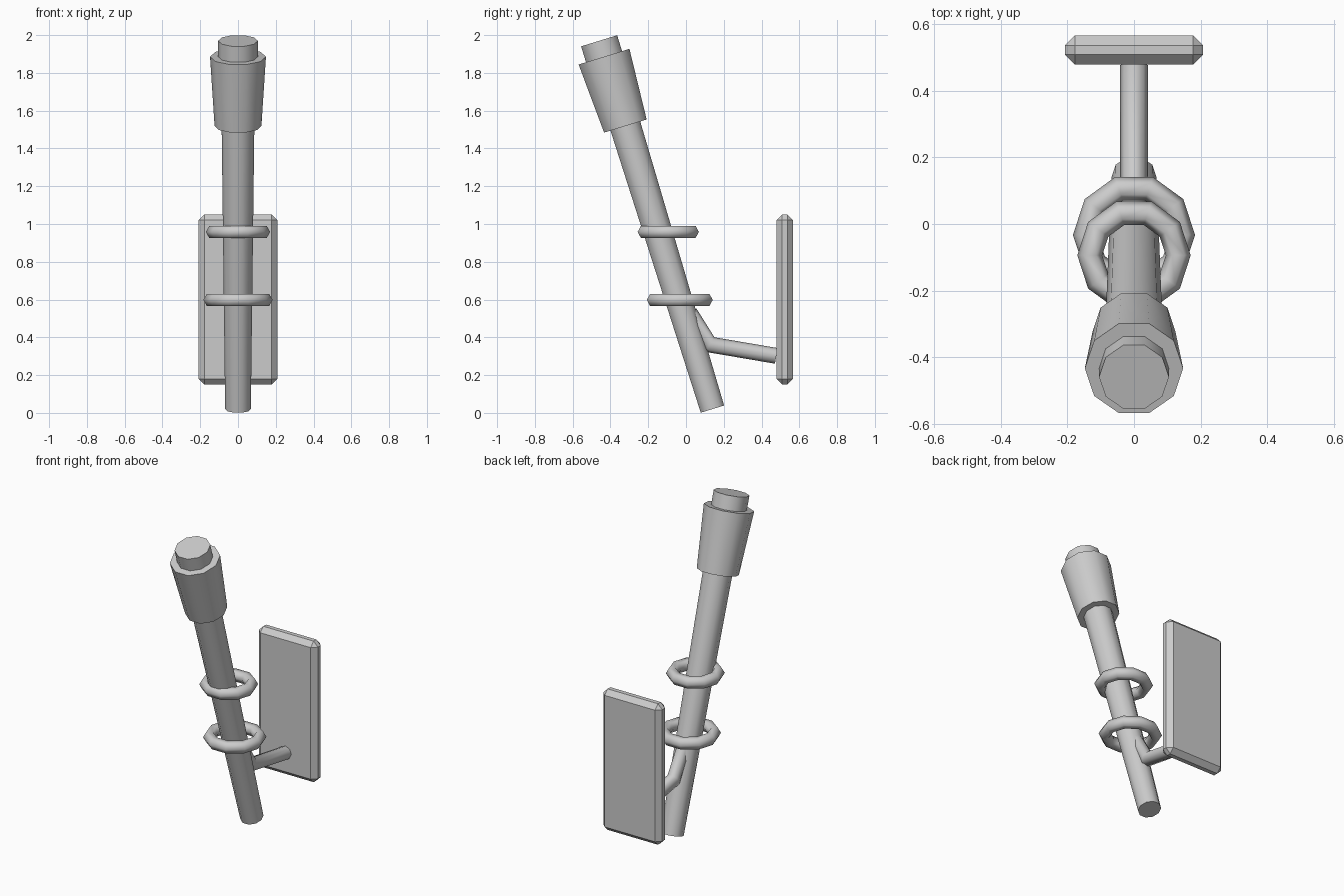
import bpy, bmesh
from math import radians, cos, sin, tan
from mathutils import Vector, Matrix

if "Cube" in bpy.data.objects:
    bpy.data.objects.remove(bpy.data.objects["Cube"])

TILT = radians(17.1)
BASE = Vector((0, 0.14, 0.02))
SIDES = 10


def finish(name, bm, smooth=None):
    bmesh.ops.recalc_face_normals(bm, faces=bm.faces[:])
    me = bpy.data.meshes.new(name)
    bm.to_mesh(me)
    bm.free()
    ob = bpy.data.objects.new(name, me)
    bpy.context.collection.objects.link(ob)
    if smooth:
        bpy.ops.object.select_all(action='DESELECT')
        ob.select_set(True)
        bpy.context.view_layer.objects.active = ob
        bpy.ops.object.shade_smooth_by_angle(angle=radians(smooth))
    return ob


def tilted_cone(name, t0, t1, r0, r1):
    """Tapered ten-sided piece between two distances along the leaning axis."""
    bm = bmesh.new()
    lean = Matrix.Translation(BASE) @ Matrix.Rotation(TILT, 4, 'X')
    bmesh.ops.create_cone(bm, cap_ends=True, segments=SIDES, radius1=r0, radius2=r1, depth=t1 - t0)
    # put a vertex on the x axis, then lean
    ang = min((v.co.xy.angle_signed(Vector((1, 0))) for v in bm.verts), key=abs)
    turn = Matrix.Rotation(-ang, 4, 'Z') if abs(ang) < 1e-4 else Matrix.Rotation(radians(18), 4, 'Z')
    bm.transform(lean @ Matrix.Translation((0, 0, (t0 + t1) / 2)) @ turn)
    return finish(name, bm, 40)


def ring(name, y, z, major, minor):
    bpy.ops.mesh.primitive_torus_add(location=(0, y, z), major_segments=SIDES, minor_segments=6,
                                     major_radius=major, minor_radius=minor)
    bpy.context.object.name = name
    bpy.ops.object.shade_smooth()


def bent_tube(name, path, radius, sides=8):
    """Mitred tube along points in the yz plane."""
    pts = [Vector((0, y, z)) for y, z in path]
    bm = bmesh.new()
    loops = []
    for i, p in enumerate(pts):
        a = (p - pts[i - 1]).normalized() if i else None
        b = (pts[i + 1] - p).normalized() if i < len(pts) - 1 else None
        a, b = a or b, b or a
        tangent = (a + b).normalized()
        up = Vector((1, 0, 0)).cross(tangent) / max(0.5, tangent.dot(a))
        loops.append([bm.verts.new(p + radius * (Vector((cos(k), 0, 0)) + up * sin(k)))
                      for k in (radians(360 * j / sides) for j in range(sides))])
    for lo, hi in zip(loops, loops[1:]):
        for j in range(sides):
            k = (j + 1) % sides
            bm.faces.new((lo[j], lo[k], hi[k], hi[j]))
    bm.faces.new(loops[0])
    bm.faces.new(loops[-1])
    return finish(name, bm, 50)


# leaning torch: shaft, flared head, top plug
tilted_cone("shaft", 0, 1.60, 0.068, 0.087)
tilted_cone("head", 1.568, 1.952, 0.124, 0.148)
tilted_cone("top_plug", 1.90, 2.04, 0.105, 0.105)

# level holding rings
ring("lower_ring", -0.033, 0.598, 0.146, 0.0375)
ring("upper_ring", -0.094, 0.958, 0.133, 0.0375)

# bent bracket arm
bent_tube("bracket_arm", [(0.02, 0.53), (0.125, 0.362), (0.478, 0.302)], 0.042)

# chamfered wall plate
bm = bmesh.new()
bmesh.ops.create_cube(bm, size=1)
bm.transform(Matrix.Translation((0, 0.523, 0.6)) @ Matrix.Diagonal((0.416, 0.088, 0.9, 1)))
bmesh.ops.bevel(bm, geom=bm.edges[:], offset=0.03, segments=1, affect='EDGES', profile=0.5)
finish("wall_plate", bm)
